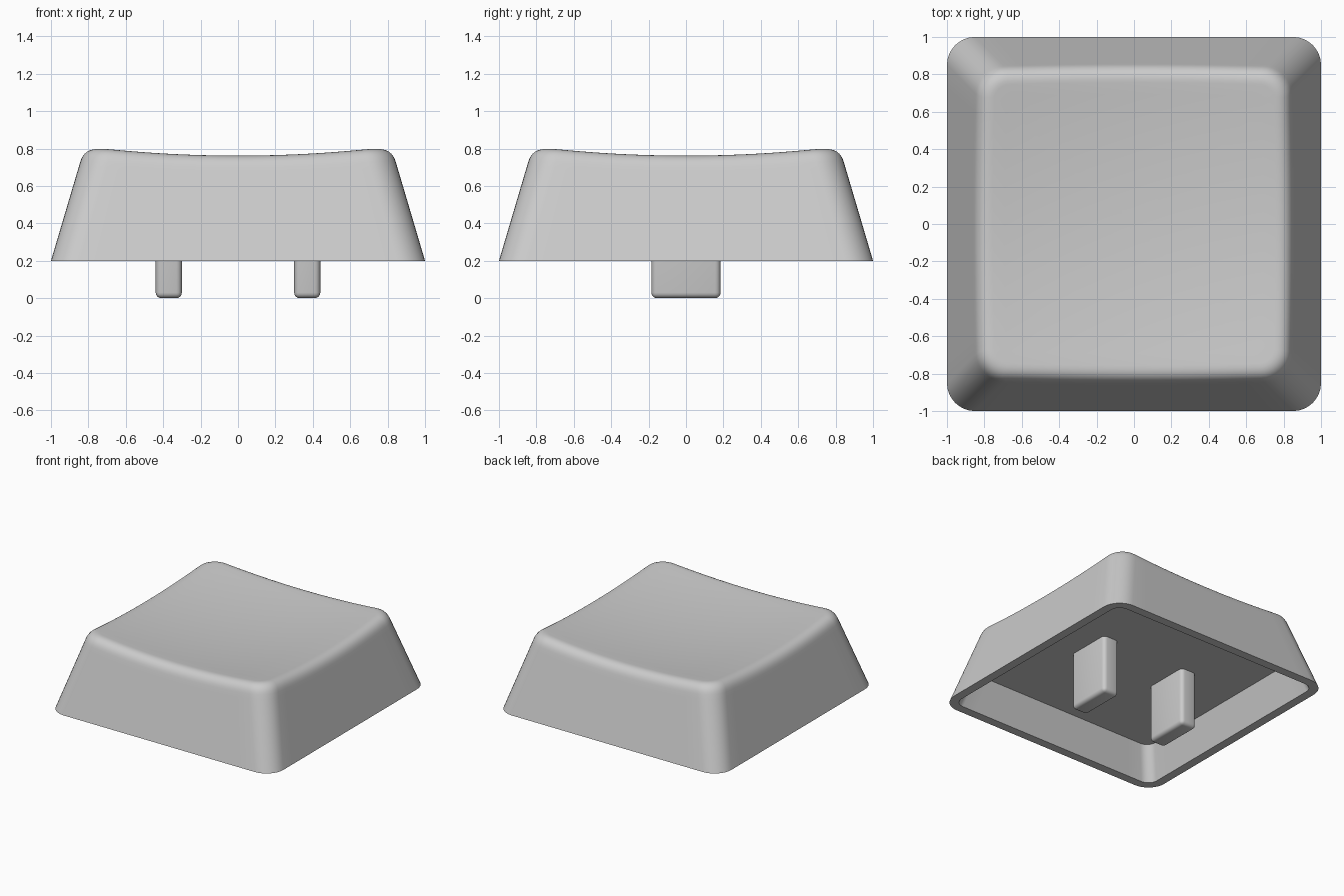
import bpy, bmesh, math
from mathutils import Vector

if "Cube" in bpy.data.objects:
    bpy.data.objects.remove(bpy.data.objects["Cube"])

BASE, SLOPE = 0.2, 0.296        # bottom height, inward lean of the walls
RADIUS, WALL, CEILING = 0.15, 0.07, 0.46
FILLET = 0.075

grey = bpy.data.materials.new("light grey plastic")
grey.diffuse_color = (0.6, 0.6, 0.6, 1)
grey.use_nodes = True
grey.node_tree.nodes["Principled BSDF"].inputs["Base Color"].default_value = grey.diffuse_color


def half(z):
    return 1 - SLOPE * (z - BASE)


def dish(x, y):
    return 0.718 + 0.075 * (x * x + y * y)


def outline(w, r, side=14, arc=8):
    """Rounded square, always with the same number of points."""
    pts, c = [], w - r
    for q in range(4):
        a0 = q * math.pi / 2
        ca, sa = round(math.cos(a0)), round(math.sin(a0))
        local = [(w, -c + 2 * c * i / side) for i in range(side)]
        local += [(c + r * math.cos(t), c + r * math.sin(t))
                  for t in (math.pi / 2 * i / arc for i in range(arc))]
        pts += [(x * ca - y * sa, x * sa + y * ca) for x, y in local]
    return pts


N = len(outline(1, RADIUS))


def wall_point(i, z, inset=0.0):
    x, y = outline(half(z) - inset, RADIUS - inset)[i]
    return Vector((x, y, z))


def finish(bm, name):
    bmesh.ops.recalc_face_normals(bm, faces=bm.faces)
    me = bpy.data.meshes.new(name)
    bm.to_mesh(me)
    bm.free()
    me.materials.append(grey)
    ob = bpy.data.objects.new(name, me)
    bpy.context.collection.objects.link(ob)
    bpy.ops.object.select_all(action='DESELECT')
    ob.select_set(True)
    bpy.context.view_layer.objects.active = ob
    bpy.ops.object.shade_smooth_by_angle(angle=math.radians(35))
    return ob


# Cap shell: ceiling, inner wall, rim, outer wall, rounded edge, dished top
rings = [[wall_point(i, CEILING, WALL) for i in range(N)],
         [wall_point(i, BASE, WALL) for i in range(N)],
         [wall_point(i, BASE) for i in range(N)]]
edges = []
for i in range(N):
    z = 0.78
    for _ in range(8):          # where the wall line meets the dish
        p = wall_point(i, z)
        z = dish(p.x, p.y)
    p = wall_point(i, z)
    low = wall_point(i, z - FILLET)
    q = outline(half(z) - FILLET, RADIUS - FILLET)[i]
    edges.append((low, p, Vector((q[0], q[1], dish(*q)))))
rings.append([a.lerp(wall_point(i, BASE), 0.06) for i, (a, p, b) in enumerate(edges)])
for k in range(9):
    t = k / 8
    rings.append([a * (1 - t) ** 2 + p * 2 * t * (1 - t) + b * t * t for a, p, b in edges])
for k in range(11, 0, -1):
    s = k / 12
    rings.append([Vector((b.x * s, b.y * s, dish(b.x * s, b.y * s))) for a, p, b in edges])

bm = bmesh.new()
loops = [[bm.verts.new(v) for v in ring] for ring in rings]
for lo, hi in zip(loops, loops[1:]):
    for i in range(N):
        j = (i + 1) % N
        bm.faces.new((lo[i], lo[j], hi[j], hi[i]))
bm.faces.new(loops[0])
centre = bm.verts.new((0, 0, dish(0, 0)))
for i in range(N):
    bm.faces.new((loops[-1][i], loops[-1][(i + 1) % N], centre))
finish(bm, "key_cap")

# Two mounting prongs with rounded edges
for side, name in ((-1, "left_prong"), (1, "right_prong")):
    bm = bmesh.new()
    bmesh.ops.create_cube(bm, size=1)
    for v in bm.verts:
        v.co = (side * 0.37 + v.co.x * 0.14, v.co.y * 0.37, (v.co.z + 0.5) * CEILING)
    soft = [e for e in bm.edges if min(v.co.z for v in e.verts) < 0.01]
    bmesh.ops.bevel(bm, geom=soft, offset=0.03, segments=4, profile=0.5, affect='EDGES')
    finish(bm, name)
